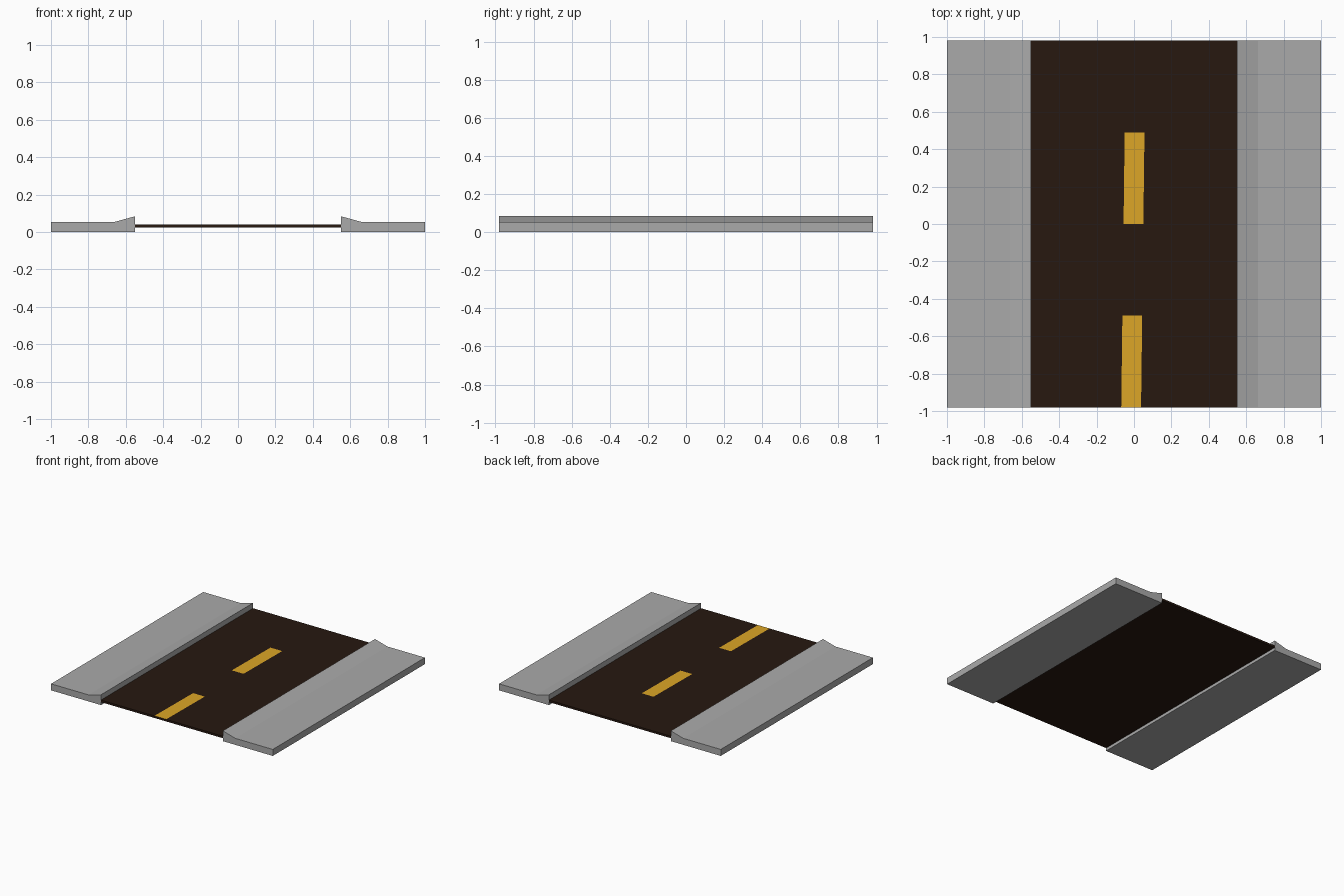
import bpy

if "Cube" in bpy.data.objects:
    bpy.data.objects.remove(bpy.data.objects["Cube"])

HALF_LEN = 0.98
ROAD_HALF = 0.55


def make_object(name, verts, faces):
    mesh = bpy.data.meshes.new(name)
    mesh.from_pydata(verts, [], faces)
    obj = bpy.data.objects.new(name, mesh)
    bpy.context.collection.objects.link(obj)
    return obj


def make_material(name, color):
    mat = bpy.data.materials.new(name)
    mat.diffuse_color = color
    mat.use_nodes = True
    mat.node_tree.nodes["Principled BSDF"].inputs["Base Color"].default_value = mat.diffuse_color
    return mat


# Sidewalks: raised-kerb profile swept along y, mirrored to the other side
profile = [(ROAD_HALF, 0), (1, 0), (1, 0.053), (0.662, 0.053), (ROAD_HALF, 0.084)]
n = len(profile)
verts = [(x, y, z) for y in (-HALF_LEN, HALF_LEN) for x, z in profile]
faces = [(i, i + n, (i + 1) % n + n, (i + 1) % n) for i in range(n)]
faces = [f[::-1] for f in faces]
faces += [tuple(range(n)), tuple(reversed(range(n, 2 * n)))]
sidewalks = make_object("sidewalks", verts, faces)
sidewalks.modifiers.new("mirror", 'MIRROR').use_mirror_merge = False
sidewalks.data.materials.append(make_material("concrete", (0.4, 0.4, 0.4, 1)))

# Road: thin slab whose centre strip carries alternating yellow dashes
ROWS = 4
verts = []
for r in range(ROWS + 1):
    y = -HALF_LEN + r * 2 * HALF_LEN / ROWS
    shift = -0.003 + 0.0125 * y      # the painted line drifts slightly
    for x in (-ROAD_HALF, shift - 0.053, shift + 0.053, ROAD_HALF):
        verts.append((x, y, 0.041))
faces = [(r * 4 + c, r * 4 + c + 1, r * 4 + c + 5, r * 4 + c + 4)
         for r in range(ROWS) for c in range(3)]
road = make_object("road", verts, faces)
road.data.materials.append(make_material("line_paint", (0.72, 0.38, 0.02, 1)))
road.data.materials.append(make_material("asphalt", (0.02, 0.009, 0.005, 1)))
for i, poly in enumerate(road.data.polygons):
    r, c = divmod(i, 3)
    poly.material_index = 0 if c == 1 and r % 2 == 0 else 1

# Slab thickness, with asphalt on the underside and rim
slab = road.modifiers.new("thickness", 'SOLIDIFY')
slab.thickness = 0.017
slab.offset = -1
slab.material_offset = 1
slab.material_offset_rim = 1
